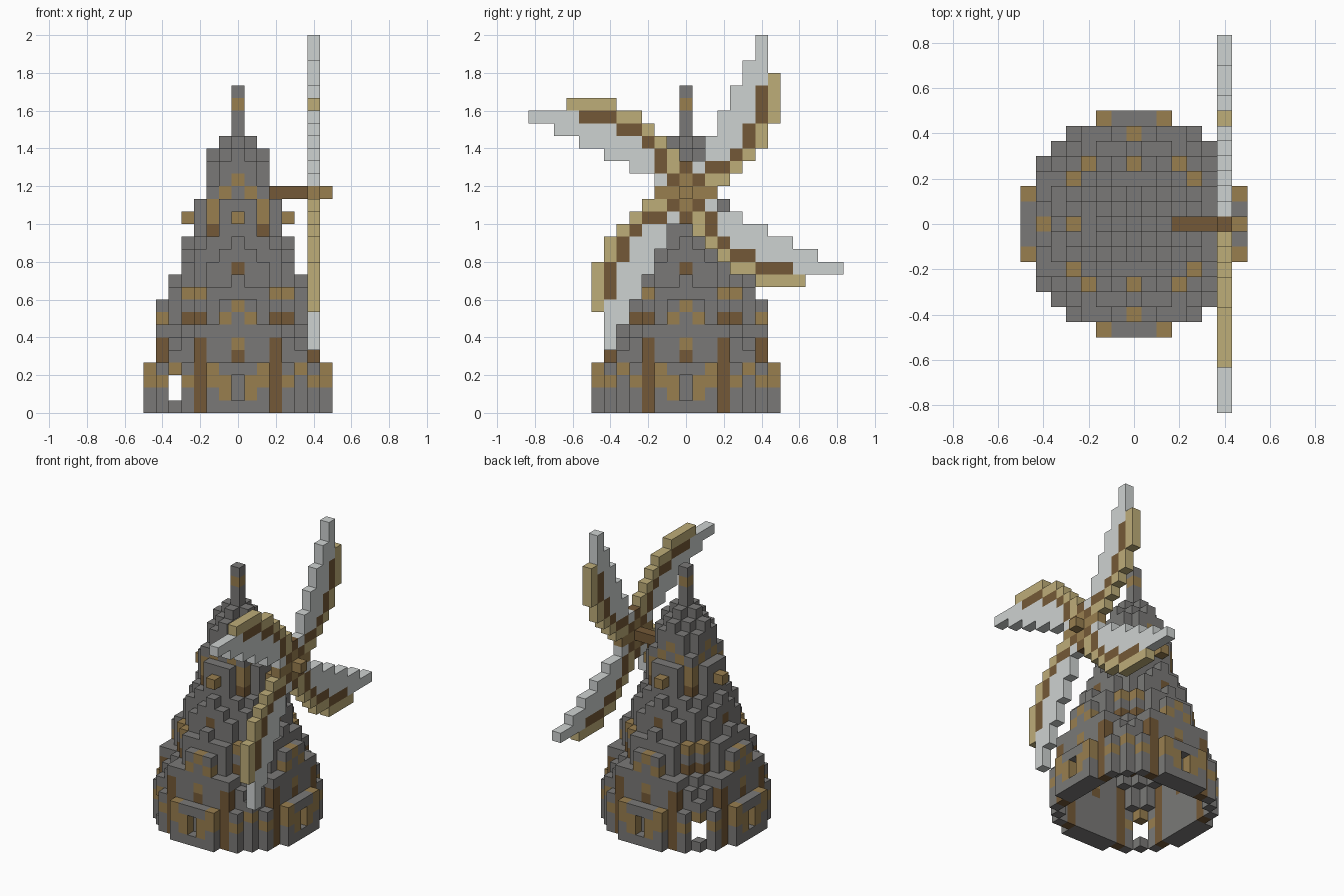
import bpy, bmesh
from math import hypot, floor
from mathutils import Vector

U = 1 / 15  # block size

cube = bpy.data.objects.get("Cube")
if cube:
    bpy.data.objects.remove(cube, do_unlink=True)


def linear(c):
    c /= 255
    return c / 12.92 if c < 0.04045 else ((c + 0.055) / 1.055) ** 2.4


def material(name, *rgb):
    m = bpy.data.materials.new(name)
    m.use_nodes = True
    col = [linear(c) for c in rgb] + [1]
    m.diffuse_color = col
    m.node_tree.nodes["Principled BSDF"].inputs["Base Color"].default_value = col
    return m


MATS = {
    "stone": material("grey stone", 122, 121, 119),
    "trim": material("tan trim", 152, 126, 79),
    "wood": material("brown wood", 116, 89, 55),
    "cloth": material("pale sailcloth", 206, 210, 209),
    "frame": material("light tan frame", 190, 173, 121),
}
SIDES = [Vector(v) for v in ((1, 0, 0), (-1, 0, 0), (0, 1, 0), (0, -1, 0), (0, 0, 1), (0, 0, -1))]


def build(name, blocks):
    """Join blocks {(x, y, z): colour} into one mesh, keeping only outer faces."""
    bm = bmesh.new()
    verts = {}
    names = sorted(set(blocks.values()))

    def corner(p):
        key = tuple(round(c * 2) for c in p)
        if key not in verts:
            verts[key] = bm.verts.new(Vector(p) * U)
        return verts[key]

    for pos, colour in blocks.items():
        centre = Vector(pos) + Vector((0, 0, 0.5))
        for n in SIDES:
            if tuple(int(a + b) for a, b in zip(pos, n)) in blocks:
                continue
            a = Vector((n.y, n.z, n.x))
            b = n.cross(a)
            ring = [centre + (n + a * i + b * j) / 2 for i, j in ((-1, -1), (1, -1), (1, 1), (-1, 1))]
            face = bm.faces.new([corner(p) for p in ring])
            face.material_index = names.index(colour)
    mesh = bpy.data.meshes.new(name)
    bm.to_mesh(mesh)
    bm.free()
    for c in names:
        mesh.materials.append(MATS[c])
    obj = bpy.data.objects.new(name, mesh)
    bpy.context.collection.objects.link(obj)
    return obj


# Tower: stepped cone, the same on all four sides
KNOTS = [22, 22, 21, 17, 14, 11, 9, 4, 4]
# Columns that break the slope: pillars, brackets, drum panels and their corners
SPECIAL = {
    (3, 6): 7, (3, 4): 10, (5, 5): 5, (1, 6): 9, (4, 4): 7, (3, 5): 7,
    (1, 3): 17, (2, 3): 14, (2, 2): 18,
}


def height(x, y):
    r = hypot(x, y)
    if r > 7.5:
        return 0
    i = floor(r)
    slope = floor(KNOTS[i] + (KNOTS[i + 1] - KNOTS[i]) * (r - i))
    return SPECIAL.get(tuple(sorted((abs(x), abs(y)))), slope)


TRIM = {
    (2, 7): (2, 3), (1, 7): (1, 2), (0, 6): (5, 8), (1, 6): (7,), (5, 5): (3,),
    (4, 6): (2,), (3, 4): (9,), (2, 2): (15, 16), (1, 2): (17,), (0, 2): (18,),
}
WOOD = {(3, 6): range(6), (0, 6): (4,), (3, 4): (7,), (0, 4): (11,), (2, 2): (14,)}


def tower_colour(lo, hi, z):
    if z in TRIM.get((lo, hi), ()):
        return "trim"
    return "wood" if z in WOOD.get((lo, hi), ()) else "stone"


def inside(x, y, z):
    return z < height(x, y)


tower = {}
for x in range(-7, 8):
    for y in range(-7, 8):
        lo, hi = sorted((abs(x), abs(y)))
        for z in range(height(x, y)):
            hidden = all(inside(x + a, y + b, z) for a, b in ((1, 0), (-1, 0), (0, 1), (0, -1)))
            hidden = hidden and inside(x, y, z + 1)
            window = (lo, hi) == (0, 7) and z in (1, 2)
            backing = lo <= 2 and hi == 6 and z < 4
            doorway = x == -5 and abs(y) == 5 and z in (1, 2)
            if (backing or not hidden) and not window and not doorway:
                tower[x, y, z] = tower_colour(lo, hi, z)
build("tower", tower)

# Spire with a tan band
build("spire", {(0, 0, z): "trim" if z == 24 else "stone" for z in range(22, 26)})

# Knobs on the four sides of the drum
for name, x, y in (("front", 0, -4), ("back", 0, 4), ("left", 4, 0), ("right", -4, 0)):
    build(name + "_knob", {(x, y, 15): "trim"})

# Axle, hub and four sails turning about the axle
HUB = 17
axle = {(x, 0, HUB): "wood" for x in range(3, 6)}
axle[7, 0, HUB] = "trim"
build("axle", axle)
hub = {}
for a in (-1, 0, 1):
    for b in (-1, 0, 1):
        hub[6, a, HUB + b] = "wood" if a and b else "trim"
for s in (-2, 2):
    hub[6, s, HUB] = "trim"
    hub[6, 0, HUB + s] = "wood"
build("hub", hub)

# One sail: column -> (first block, last block) of the brown spar and the tan edge
SPAR = {2: (2, 2), 3: (2, 2), 4: (3, 3), 5: (4, 5), 6: (6, 8)}
EDGE = {2: (1, 1), 3: (1, 1), 4: (2, 2), 5: (3, 3), 6: (4, 5), 7: (6, 9)}
sail = {(1, 2): "cloth"}
for c, (a, b) in SPAR.items():
    for d in range(a, 2 * c + 1):
        sail[c, d] = "wood" if d <= b else "cloth"
for c, (a, b) in EDGE.items():
    for d in range(a, b + 1):
        sail[c, d] = "frame"
for i in range(4):
    build("sail_%d" % (i + 1), {(6, y, HUB + z): col for (y, z), col in sail.items()})
    sail = {(z, -y): col for (y, z), col in sail.items()}
